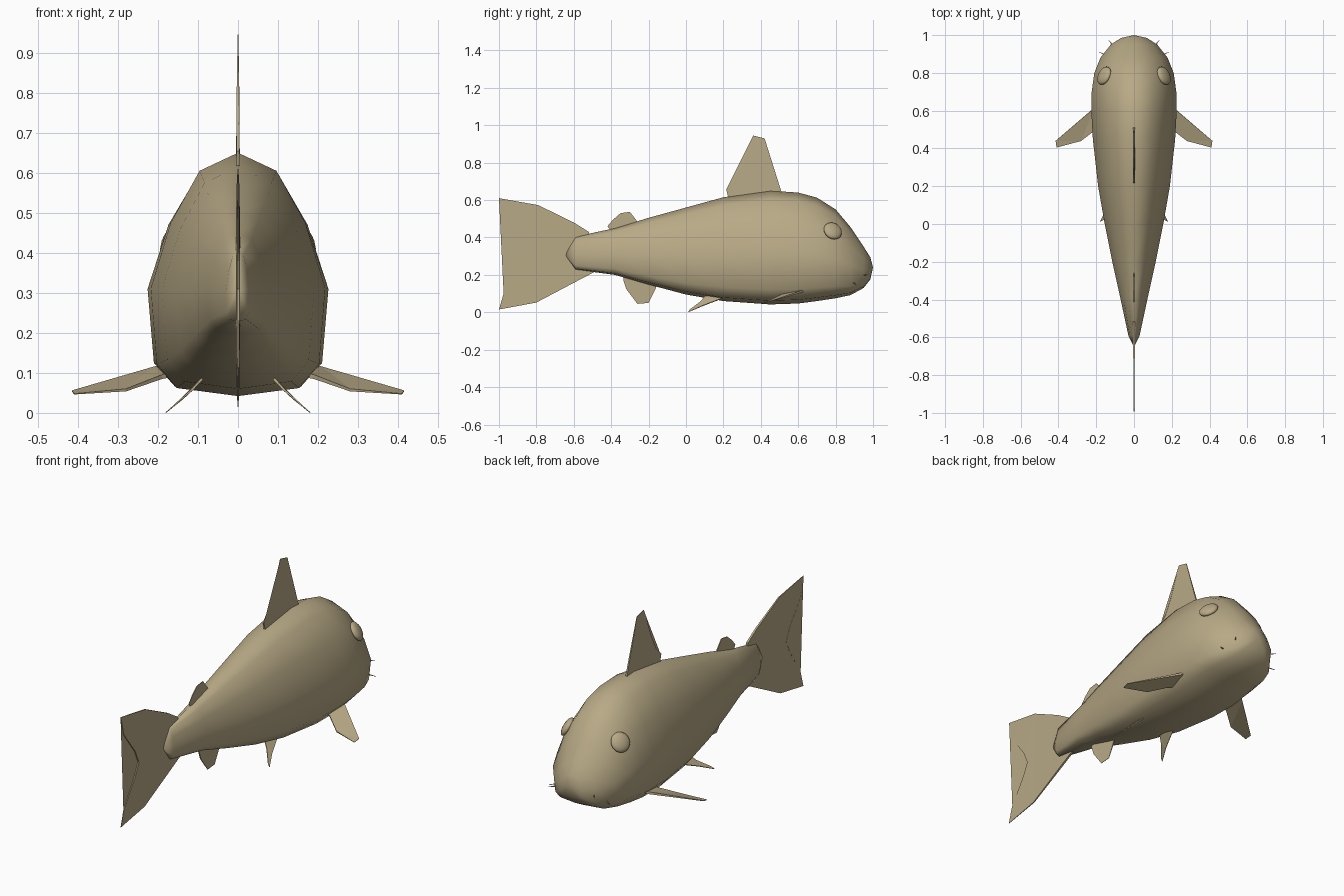
import bpy, bmesh, math
from mathutils import Vector

cube = bpy.data.objects.get("Cube")
if cube:
    bpy.data.objects.remove(cube, do_unlink=True)

skin = bpy.data.materials.new("tan_skin")
skin.use_nodes = True
COLOUR = (0.48, 0.40, 0.24, 1)
skin.diffuse_color = COLOUR
skin.node_tree.nodes["Principled BSDF"].inputs["Base Color"].default_value = COLOUR


def finish(name, bm, smooth_angle=None):
    bmesh.ops.recalc_face_normals(bm, faces=bm.faces)
    mesh = bpy.data.meshes.new(name)
    bm.to_mesh(mesh)
    bm.free()
    mesh.materials.append(skin)
    obj = bpy.data.objects.new(name, mesh)
    bpy.context.collection.objects.link(obj)
    if smooth_angle:
        bpy.ops.object.select_all(action='DESELECT')
        obj.select_set(True)
        bpy.context.view_layer.objects.active = obj
        bpy.ops.object.shade_smooth_by_angle(angle=math.radians(smooth_angle))
    return obj


# Body: one twelve-sided cross-section lofted along the spine
half = [(0, 1), (.44, .926), (.77, .713), (1, .443), (.93, .131), (.70, .033), (0, 0)]
section = half + [(-x, z) for x, z in half[-2:0:-1]]
# each station: y, top, bottom, half width
stations = [(-.59, .405, .228, .03), (-.38, .45, .20, .075), (-.2, .505, .148, .115),
            (0, .56, .095, .155), (.2, .615, .06, .19), (.45, .65, .042, .218),
            (.6, .64, .047, .226), (.7, .613, .06, .224), (.8, .55, .075, .21),
            (.88, .455, .092, .178), (.95, .35, .13, .123), (.985, .295, .175, .068)]
bm = bmesh.new()
rings = [[bm.verts.new((x * w, y, low + z * (top - low))) for x, z in section]
         for y, top, low, w in stations]
count = len(section)
for a, b in zip(rings, rings[1:]):
    for i in range(count):
        j = (i + 1) % count
        bm.faces.new((a[i], a[j], b[j], b[i]))
for ring, tip in ((rings[0], (0, -.65, .31)), (rings[-1], (0, 1, .24))):
    pole = bm.verts.new(tip)
    for i in range(count):
        bm.faces.new((ring[i], ring[(i + 1) % count], pole))
finish("body", bm, 60)


def fin(name, points, root, thick=.006):
    """Thin blade from an outline, thickest at its root."""
    points = [Vector(p) for p in points]
    root = Vector(root)
    normal = Vector()
    for p, q in zip(points, points[1:] + points[:1]):
        normal += p.cross(q)
    normal.normalize()
    reach = max((p - root).length for p in points)
    bm = bmesh.new()
    sides = []
    for s in (1, -1):
        sides.append([bm.verts.new(p + normal * s * (thick * (1 - (p - root).length / reach) + .001))
                      for p in points])
        bm.faces.new(sides[-1])
    n = len(points)
    for i in range(n):
        j = (i + 1) % n
        bm.faces.new((sides[0][i], sides[0][j], sides[1][j], sides[1][i]))
    bmesh.ops.triangulate(bm, faces=[f for f in bm.faces if len(f.verts) > 4])
    return finish(name, bm)


def flat(outline):
    return [(0, y, z) for y, z in outline]


# Fins on the centre line
fin("dorsal_fin", flat([(.52, .60), (.51, .645), (.42, .93), (.36, .945), (.30, .78),
                        (.26, .70), (.215, .655), (.23, .60)]), (0, .38, .62))
fin("adipose_fin", flat([(-.24, .46), (-.26, .485), (-.30, .537), (-.35, .53), (-.39, .495),
                         (-.42, .46), (-.39, .42)]), (0, -.32, .45))
fin("anal_fin", flat([(-.15, .20), (-.16, .13), (-.20, .05), (-.26, .045), (-.32, .125),
                      (-.335, .17), (-.33, .22)]), (0, -.25, .18))
fin("tail_fin", flat([(-.49, .32), (-.52, .43), (-.60, .48), (-.79, .573), (-1, .61),
                      (-.975, .505), (-.88, .38), (-.85, .31), (-.88, .245), (-.975, .10),
                      (-1, .015), (-.80, .052), (-.58, .168), (-.49, .215)]), (0, -.55, .32))

# Paired fins, eyes and barbels
pectoral = [(.16, .65, .125), (.21, .615, .11), (.415, .44, .055), (.41, .405, .047),
            (.28, .44, .057), (.19, .51, .09), (.14, .53, .10)]
pelvic = [(.09, .22, .085), (.14, .09, .035), (.18, .012, .001), (.165, .02, .014),
          (.115, .08, .058), (.09, .1, .085)]
for side, s in (("left", 1), ("right", -1)):
    fin(side + "_pectoral_fin", [(s * x, y, z) for x, y, z in pectoral], (s * .17, .58, .11))
    fin(side + "_pelvic_fin", [(s * x, y, z) for x, y, z in pelvic], (s * .09, .16, .085), .003)

    bm = bmesh.new()
    bmesh.ops.create_uvsphere(bm, u_segments=16, v_segments=8, radius=.052)
    bmesh.ops.scale(bm, vec=(1, 1, .4), verts=bm.verts)
    facing = Vector((s * .75, .36, .5)).to_track_quat('Z', 'Y')
    bmesh.ops.rotate(bm, matrix=facing.to_matrix(), verts=bm.verts)
    bmesh.ops.translate(bm, vec=(s * .158, .785, .435), verts=bm.verts)
    finish(side + "_eye", bm, 60)

    barbels = {"upper": ((.10, .93, .20), (.135, .975, .20)),
               "lower": ((.14, .89, .16), (.185, .91, .15))}
    for level, (start, end) in barbels.items():
        a, b = (Vector((s * x, y, z)) for x, y, z in (start, end))
        bm = bmesh.new()
        bmesh.ops.create_cone(bm, segments=6, radius1=.005, radius2=.001,
                              depth=(b - a).length, cap_ends=True)
        bmesh.ops.rotate(bm, matrix=(b - a).to_track_quat('Z', 'Y').to_matrix(), verts=bm.verts)
        bmesh.ops.translate(bm, vec=(a + b) / 2, verts=bm.verts)
        finish(side + "_" + level + "_barbel", bm, 60)
